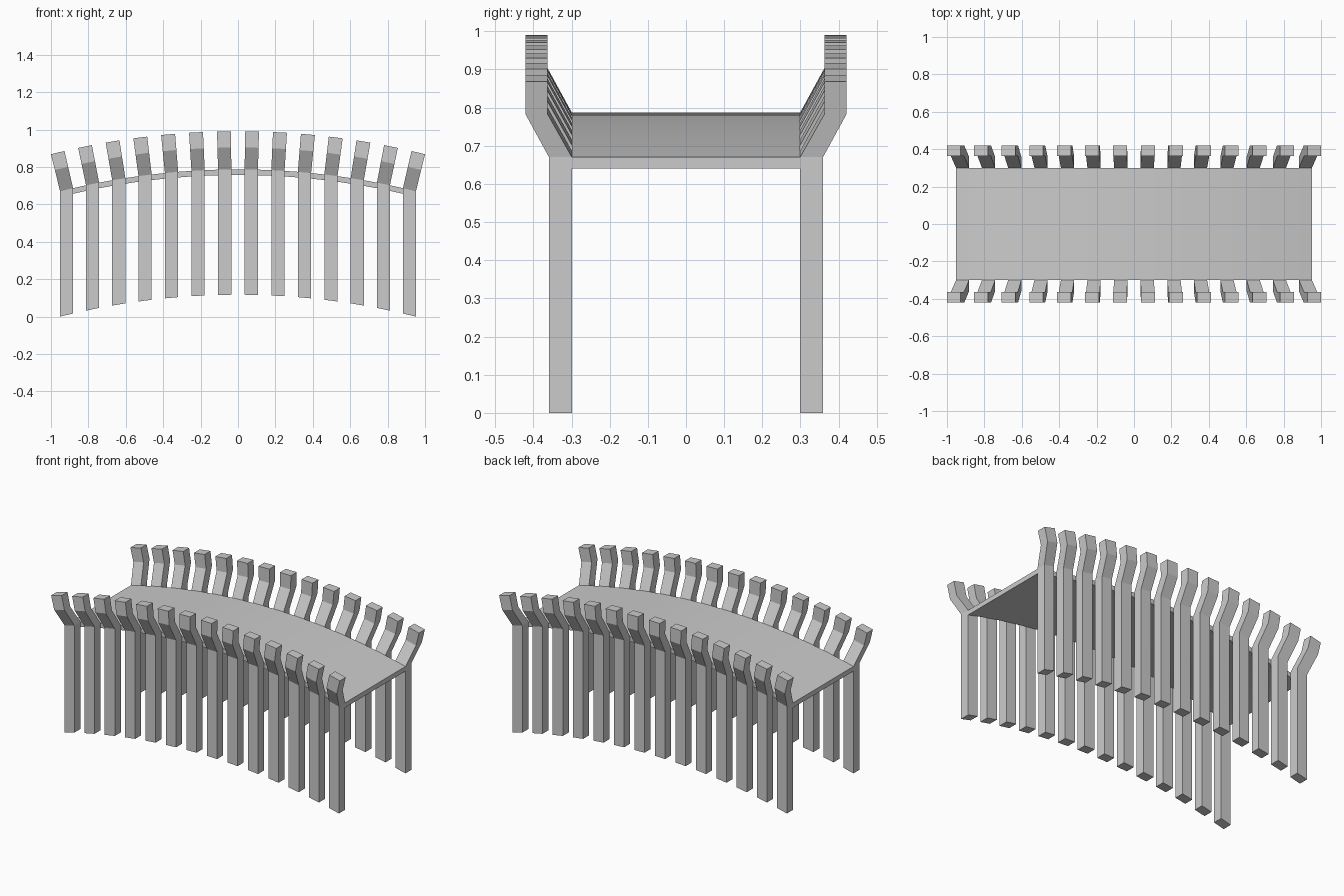
import bpy, bmesh, math

if "Cube" in bpy.data.objects:
    bpy.data.objects.remove(bpy.data.objects["Cube"])

HALF, SAG, Z_CROWN = 0.951, 0.117, 0.787
R = (HALF**2 + SAG**2) / (2 * SAG)      # radius of the arched deck
A = math.asin(HALF / R)                 # half angle of the arch
SEGS = 27                               # posts stand on every other segment
DECK_Y, THICK = 0.299, 0.03


def arch(i, off):
    """Point (x, z) at arch step i; raised radially, lowered vertically."""
    a = -A + 2 * A * i / SEGS
    r = R + max(off, 0)
    return r * math.sin(a), Z_CROWN - R + r * math.cos(a) + min(off, 0)


def loft(name, rings):
    """Join four-sided rings into a closed flat-faced solid."""
    bm = bmesh.new()
    rows = [[bm.verts.new(p) for p in ring] for ring in rings]
    for a, b in zip(rows, rows[1:]):
        for k in range(4):
            n = (k + 1) % 4
            bm.faces.new((a[k], a[n], b[n], b[k]))
    bm.faces.new(rows[0][::-1])
    bm.faces.new(rows[-1])
    bmesh.ops.recalc_face_normals(bm, faces=bm.faces)
    mesh = bpy.data.meshes.new(name)
    bm.to_mesh(mesh)
    bm.free()
    ob = bpy.data.objects.new(name, mesh)
    bpy.context.collection.objects.link(ob)
    return ob


# Arched deck
rings = []
for i in range(SEGS + 1):
    x, zt = arch(i, 0)
    zb = zt - THICK
    rings.append([(x, -DECK_Y, zb), (x, DECK_Y, zb), (x, DECK_Y, zt), (x, -DECK_Y, zt)])
loft("deck", rings)

# Posts: vertical leg, outward bend, upright tip (inner y, outer y, offset from deck)
STATIONS = [(DECK_Y, 0.359, -0.67), (DECK_Y, 0.359, 0.0),
            (0.363, 0.421, 0.117), (0.363, 0.421, 0.204)]
for side, label in ((-1, "front"), (1, "back")):
    for i in range(0, SEGS, 2):
        rings = []
        for yi, yo, off in STATIONS:
            (x0, z0), (x1, z1) = arch(i, off), arch(i + 1, off)
            rings.append([(x0, side * yi, z0), (x1, side * yi, z1),
                          (x1, side * yo, z1), (x0, side * yo, z0)])
        loft(f"{label}_post_{i // 2 + 1}", rings)
